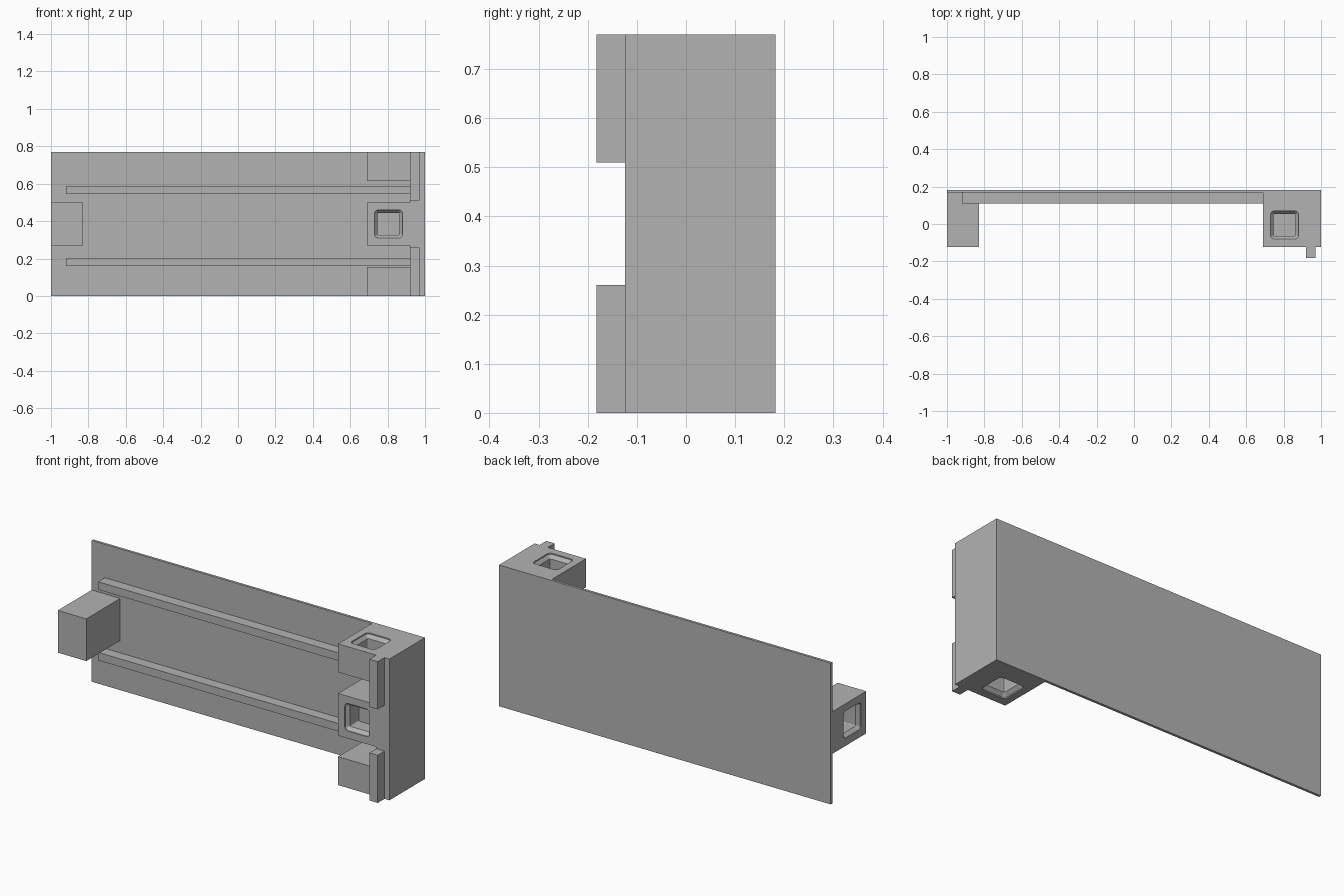
import bpy
import bmesh
from math import cos, sin, pi
from mathutils import Vector, Matrix

if "Cube" in bpy.data.objects:
    bpy.data.objects.remove(bpy.data.objects["Cube"], do_unlink=True)

grey = bpy.data.materials.new("plain_grey")
grey.use_nodes = True
grey.diffuse_color = (0.45, 0.45, 0.45, 1)
grey.node_tree.nodes["Principled BSDF"].inputs["Base Color"].default_value = grey.diffuse_color

HEIGHT = 0.77
MID = HEIGHT / 2
FRONT, INNER, BACK = -0.124, 0.168, 0.182


def finish(name, bm):
    bmesh.ops.recalc_face_normals(bm, faces=bm.faces)
    mesh = bpy.data.meshes.new(name)
    bm.to_mesh(mesh)
    bm.free()
    mesh.materials.append(grey)
    obj = bpy.data.objects.new(name, mesh)
    bpy.context.collection.objects.link(obj)
    return obj


def box(name, x, y, z):
    bm = bmesh.new()
    bmesh.ops.create_cube(bm, size=1)
    for v in bm.verts:
        v.co = [(lo + hi) / 2 + c * (hi - lo) for c, (lo, hi) in zip(v.co, (x, y, z))]
    return finish(name, bm)


def extrude_y(name, outline, y0, y1):
    bm = bmesh.new()
    face = bm.faces.new([bm.verts.new((x, y0, z)) for x, z in outline])
    grown = bmesh.ops.extrude_face_region(bm, geom=[face])["geom"]
    moved = [g for g in grown if isinstance(g, bmesh.types.BMVert)]
    bmesh.ops.translate(bm, verts=moved, vec=(0, y1 - y0, 0))
    return finish(name, bm)


def rounded_square(half, radius, steps=4):
    points = []
    for q in range(4):
        cx = (half - radius) * (1 if q in (0, 3) else -1)
        cy = (half - radius) * (1 if q < 2 else -1)
        for i in range(steps + 1):
            a = (q + i / steps) * pi / 2
            points.append((cx + radius * cos(a), cy + radius * sin(a)))
    return points


def cut_socket(target, mouth, outward):
    """Sink a square socket with a bevelled mouth into the target."""
    bm = bmesh.new()
    rings = []
    for half, radius, level in ((0.075, 0.02, 0.01), (0.075, 0.02, -0.006),
                                (0.059, 0.006, -0.024), (0.059, 0.006, -0.1)):
        rings.append([bm.verts.new((x, y, level)) for x, y in rounded_square(half, radius)])
    for a, b in zip(rings, rings[1:]):
        for i in range(len(a)):
            j = (i + 1) % len(a)
            bm.faces.new((a[i], a[j], b[j], b[i]))
    bm.faces.new(rings[0])
    bm.faces.new(rings[-1])
    turn = Vector((0, 0, 1)).rotation_difference(Vector(outward)).to_matrix().to_4x4()
    bm.transform(Matrix.Translation(mouth) @ turn)
    cutter = finish("socket_cutter", bm)
    cutter.hide_render = True
    mod = target.modifiers.new("socket", "BOOLEAN")
    mod.operation = "DIFFERENCE"
    mod.solver = "EXACT"
    mod.object = cutter
    bpy.context.view_layer.objects.active = target
    bpy.ops.object.modifier_apply(modifier=mod.name)
    bpy.data.objects.remove(cutter, do_unlink=True)


# Back panel
box("back_panel", (-1, 1), (INNER, BACK), (0, HEIGHT))

# End wall with three blocks, drawn as one E-shaped outline
lower = [(1, 0), (0.69, 0), (0.69, 0.155), (0.92, 0.155), (0.92, 0.27), (0.69, 0.27)]
upper = [(x, HEIGHT - z) for x, z in reversed(lower)]
end_wall = extrude_y("end_wall", lower + upper, FRONT, INNER)
cut_socket(end_wall, (0.805, FRONT, MID), (0, -1, 0))
cut_socket(end_wall, (0.805, -0.005, HEIGHT), (0, 0, 1))
cut_socket(end_wall, (0.805, -0.005, 0), (0, 0, -1))

# Block at the open end
side_block = box("side_block", (-1, -0.828), (FRONT, INNER), (0.27, 0.5))
cut_socket(side_block, (-1, -0.005, MID), (-1, 0, 0))

# Long rails and front tabs
for label, rail_z, tab_z in (("lower", 0.16, 0), ("upper", 0.545, 0.51)):
    box(label + "_rail", (-0.92, 0.92), (0.11, INNER), (rail_z, rail_z + 0.043))
    box(label + "_tab", (0.92, 0.97), (-BACK, FRONT), (tab_z, tab_z + 0.26))
